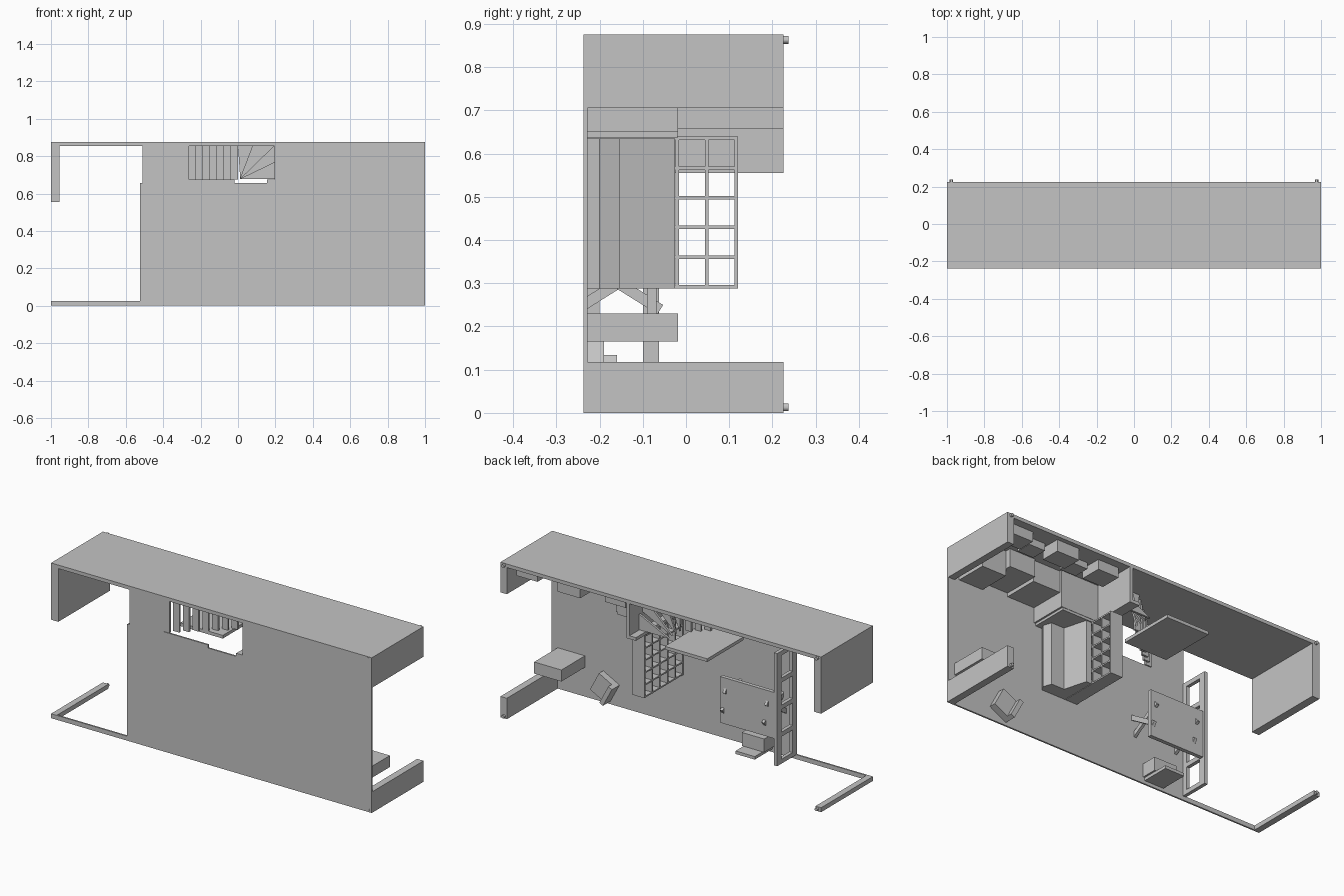
import bpy, bmesh, math
from mathutils import Matrix, Vector

if "Cube" in bpy.data.objects:
    bpy.data.objects.remove(bpy.data.objects["Cube"])

grey = bpy.data.materials.new("plain_grey")
grey.diffuse_color = (0.55, 0.55, 0.55, 1)
grey.use_nodes = True
grey.node_tree.nodes["Principled BSDF"].inputs["Base Color"].default_value = grey.diffuse_color
F = -0.228          # upper side of the base plate (the plan stands on edge)
B, T = -0.237, 0.225


def finish(bm, name):
    bmesh.ops.recalc_face_normals(bm, faces=bm.faces)
    me = bpy.data.meshes.new(name)
    bm.to_mesh(me)
    bm.free()
    me.materials.append(grey)
    ob = bpy.data.objects.new(name, me)
    bpy.context.collection.objects.link(ob)
    return ob


def boxes(name, items, turn=0, centre=(0, 0, 0)):
    """Each item: x0, x1, y0, y1, z0, z1"""
    bm = bmesh.new()
    for x0, x1, y0, y1, z0, z1 in items:
        m = Matrix.Translation(((x0 + x1) / 2, (y0 + y1) / 2, (z0 + z1) / 2))
        m = m @ Matrix.Diagonal((x1 - x0, y1 - y0, z1 - z0, 1))
        m = Matrix.Translation(centre) @ Matrix.Rotation(turn, 4, 'Y') @ m
        bmesh.ops.create_cube(bm, size=1, matrix=m)
    return finish(bm, name)


def prism(name, pts, axis, length):
    bm = bmesh.new()
    f = bm.faces.new([bm.verts.new(p) for p in pts])
    r = bmesh.ops.extrude_face_region(bm, geom=[f])
    vs = [v for v in r["geom"] if isinstance(v, bmesh.types.BMVert)]
    bmesh.ops.translate(bm, verts=vs, vec=Vector(axis) * length)
    return finish(bm, name)


# base plate with stair notch, door gap and the open left bay
plan = [(-1, 0), (1, 0), (1, .855), (.195, .855), (.195, .675), (.155, .675),
        (.155, .657), (-.02, .657), (-.02, .675), (-.3, .675), (-.3, .855),
        (-.51, .855), (-.51, .657), (-.525, .657), (-.525, .025), (-1, .025)]
prism("base_plate", [(x, B, z) for x, z in plan], (0, 1, 0), F - B)

# outer walls
boxes("long_wall", [(-1, 1, B, T, .855, .875)])
boxes("left_wall", [(-1, -.955, B, T, .555, .856)])
boxes("right_wall_upper", [(.96, 1, F, T, .705, .856)])
boxes("right_wall_lower", [(.96, 1, F, T, 0, .118)])
boxes("corner_post", [(-1, -.965, F, T, 0, .025)])

# round pegs on the wall tops and matching discs under the plate
bm = bmesh.new()
for x in (-.977, .977):
    for z in (.013, .863):
        for y, d in ((.231, .012), (B, .001)):
            m = Matrix.Translation((x, y, z)) @ Matrix.Rotation(math.pi / 2, 4, 'X')
            bmesh.ops.create_cone(bm, cap_ends=True, segments=20, radius1=.009,
                                  radius2=.009, depth=d, matrix=m)
finish(bm, "pegs")

# partition walls around the stairs
boxes("stair_partition", [(-.29, -.025, -.1, T, .657, .675)])
boxes("stair_end_wall", [(.195, .215, F, T, .675, .856), (.155, .215, F, T, .657, .675)])

# staircase: straight open treads, then winders about a corner
n, rise, y = 8, .033, B + .002
w = .3 / n
for i in range(n):
    boxes("tread", [(-.3 + i * w, -.3 + (i + 1) * w, y, y + .012, .676, .855)])
    y += rise
rim = [(0, .855), (.08, .855), (.195, .855), (.195, .765), (.195, .677)]
for a, b in zip(rim, rim[1:]):
    prism("winder_tread", [(.012, y, .677), (a[0], y, a[1]), (b[0], y, b[1])], (0, 1, 0), .012)
    y += rise

# bookcase, open grid
x0, x1 = .175, .25
ys = [F + i * (.348 - .008) / 5 for i in range(6)]
zs = [.288 + i * .0686 for i in range(6)]
grid = [(x0, x1, v, v + .008, .288, .639) for v in ys]
grid += [(x0 + .001, x1 - .001, F, .12, v, v + .008) for v in zs]
boxes("bookcase", grid)

# sofa in front of the bookcase
prof = [(.252, F), (.4, F), (.415, -.2), (.4, -.153), (.32, -.153), (.285, -.025), (.252, -.025)]
prism("sofa", [(x, y, .288) for x, y in prof], (0, 0, 1), .347)

# kitchen units and hanging cupboards on the long wall
boxes("kitchen_units", [
    (.217, .45, F, -.018, .65, .855),
    (.22, .44, F, -.02, .636, .65),
    (.45, .62, F, -.03, .735, .855),
    (.62, .78, F, -.018, .755, .855),
    (.78, .93, F, -.05, .715, .855)])
boxes("wall_cupboards", [
    (.25, .38, .06, .18, .80, .855), (.40, .5, .03, .12, .82, .855),
    (.52, .66, .09, .2, .79, .855), (.68, .78, .04, .13, .815, .855),
    (.8, .93, .08, .18, .80, .855)])

# window frame beside the open bay
x0, x1 = -.525, -.505
frame = [(x0, x1, F, -.2, .022, .657), (x0, x1, -.1, -.063, .022, .657)]
for i in range(5):
    z = .022 + i * .1525
    frame.append((x0, x1, -.2, -.1, z, z + .025))
boxes("window_frame", frame)

# dining table with crossed legs
boxes("table_top", [(-.5, -.165, -.09, -.068, .17, .43)])
bm = bmesh.new()
for x in (-.19, -.45):
    for s in (-1, 1):
        m = (Matrix.Translation((x + s * .008, -.157, .30))
             @ Matrix.Rotation(s * math.radians(58), 4, 'X')
             @ Matrix.Diagonal((.016, .025, .23, 1)))
        m = Matrix.Translation((0, 0, 0)) @ m
        bmesh.ops.create_cube(bm, size=1, matrix=m)
bmesh.ops.bisect_plane(bm, geom=bm.verts[:] + bm.edges[:] + bm.faces[:],
                       plane_co=(0, F, 0), plane_no=(0, -1, 0), clear_outer=True)
finish(bm, "table_legs")

# bench with back
boxes("bench", [(-.39, -.25, F, -.14, .035, .11), (-.38, -.26, F, -.07, .018, .035)])

# desk near the right wall: open box
boxes("desk", [(.79, .96, -.04, -.018, .165, .23), (.79, .81, F, -.04, .165, .23),
               (.94, .96, F, -.04, .165, .23), (.81, .94, F, -.04, .222, .23)])

# turned armchair
boxes("armchair", [(-.04, .05, F, -.19, -.06, .06), (-.065, -.04, F, -.16, -.06, .06)],
      turn=math.radians(-28), centre=(.66, 0, .1))
